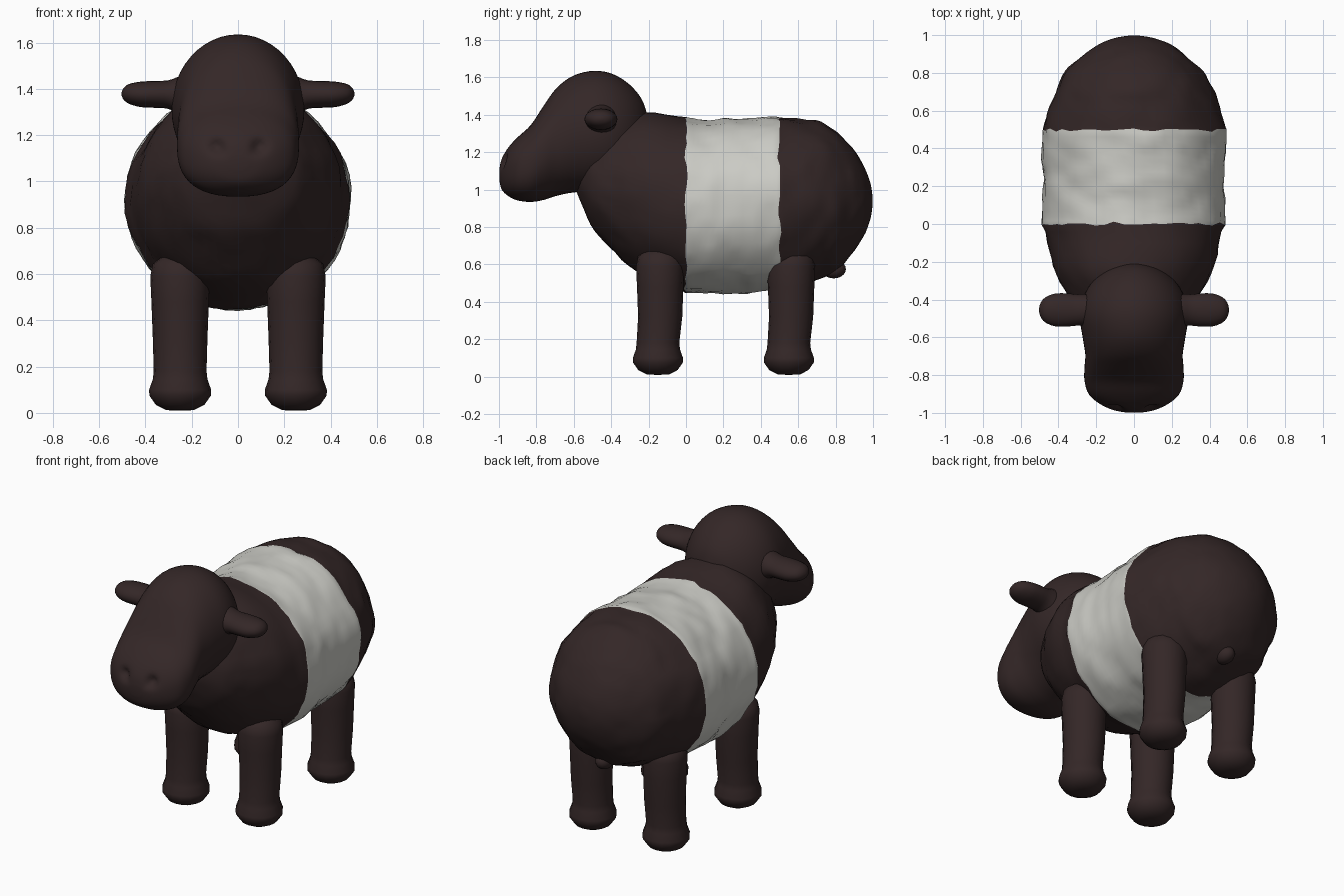
import bpy, bmesh, math
from mathutils import Vector, noise

if "Cube" in bpy.data.objects:
    bpy.data.objects.remove(bpy.data.objects["Cube"])


def material(name, rgb):
    m = bpy.data.materials.new(name)
    m.diffuse_color = (*rgb, 1)
    m.use_nodes = True
    m.node_tree.nodes["Principled BSDF"].inputs["Base Color"].default_value = m.diffuse_color
    return m


DARK = material("dark brown", (0.034, 0.020, 0.020))
PALE = material("pale wool", (0.60, 0.60, 0.56))


def finish(bm, name, mats, angle=60):
    bmesh.ops.recalc_face_normals(bm, faces=bm.faces)
    me = bpy.data.meshes.new(name)
    bm.to_mesh(me)
    bm.free()
    ob = bpy.data.objects.new(name, me)
    bpy.context.collection.objects.link(ob)
    for m in mats:
        me.materials.append(m)
    bpy.ops.object.select_all(action='DESELECT')
    ob.select_set(True)
    bpy.context.view_layer.objects.active = ob
    bpy.ops.object.shade_smooth_by_angle(angle=math.radians(angle))
    return ob


def smooth_path(rows, steps):
    # Catmull-Rom through the given rows
    out = []
    for i in range(len(rows) - 1):
        p = [rows[max(0, min(len(rows) - 1, i + k))] for k in (-1, 0, 1, 2)]
        for s in range(steps):
            t = s / steps
            out.append([0.5 * (2 * b + (c - a) * t + (2 * a - 5 * b + 4 * c - d) * t * t
                               + (3 * b - a - 3 * c + d) * t ** 3) for a, b, c, d in zip(*p)])
    return out + [list(rows[-1])]


def skin(bm, rings):
    loops = [[bm.verts.new(p) for p in r] for r in rings]
    n = len(loops[0])
    for a, b in zip(loops, loops[1:]):
        for i in range(n):
            bm.faces.new((a[i], a[(i + 1) % n], b[(i + 1) % n], b[i]))
    bm.faces.new(loops[0])
    bm.faces.new(loops[-1])


def section(y, zb, zt, w, n, power=2.0, lean=0.0):
    # oval cross-section; lean shifts the lower half back along y
    pts = []
    for i in range(n):
        a = 2 * math.pi * i / n
        c, s = math.cos(a), math.sin(a)
        x = math.copysign(abs(c) ** (2 / power), c) * w
        z = math.copysign(abs(s) ** (2 / power), s) * (zt - zb) / 2
        pts.append(Vector((x, y - lean * z, (zt + zb) / 2 + z)))
    return pts


# Woolly body: stations are y, bottom z, top z, half width
front = [(-0.59, 1.00, 1.12, 0.05), (-0.56, 0.93, 1.20, 0.16), (-0.49, 0.78, 1.30, 0.27),
         (-0.38, 0.66, 1.38, 0.34), (-0.22, 0.54, 1.42, 0.425), (0.0, 0.46, 1.38, 0.475)]
middle = [(0.0, 0.45, 1.385, 0.485), (0.12, 0.445, 1.37, 0.485),
          (0.25, 0.445, 1.385, 0.48), (0.38, 0.45, 1.385, 0.485), (0.5, 0.46, 1.39, 0.485)]
back = [(0.5, 0.46, 1.385, 0.485), (0.62, 0.49, 1.375, 0.45), (0.72, 0.525, 1.355, 0.41),
        (0.81, 0.57, 1.30, 0.36), (0.89, 0.66, 1.22, 0.28), (0.95, 0.75, 1.13, 0.19),
        (0.985, 0.84, 1.04, 0.10), (0.998, 0.92, 0.96, 0.02)]
stations = smooth_path(front, 4)[:-1] + smooth_path(middle, 5)[:-1] + smooth_path(back, 4)
bm = bmesh.new()
rings = []
for y, zb, zt, w in stations:
    ring = section(y, zb, zt, w, 56)
    edge = abs(y) < 1e-4 or abs(y - 0.5) < 1e-4
    amp = 0.014 * min(1, w / 0.3)
    for p in ring:
        out = Vector((p.x, 0, p.z - (zb + zt) / 2))
        if out.length > 0:
            out.normalize()
        p += out * amp * (noise.noise(p * 5) + 0.7 * noise.noise(p * 13))
        if edge:
            p.y += 0.02 * noise.noise(p * 14 + Vector((3, 7, 1)))
    rings.append(ring)
skin(bm, rings)
for f in bm.faces:
    if 0.0 < f.calc_center_median().y < 0.5:
        f.material_index = 1
finish(bm, "body", [DARK, PALE])

# Head: stations are y, bottom z, top z, half width, squareness
head = [(-0.998, 1.05, 1.11, 0.04, 2), (-0.985, 1.00, 1.165, 0.11, 2.1),
        (-0.95, 0.965, 1.225, 0.185, 2.3), (-0.90, 0.942, 1.28, 0.24, 2.4),
        (-0.83, 0.934, 1.345, 0.262, 2.4), (-0.76, 0.945, 1.45, 0.262, 2.2),
        (-0.69, 0.967, 1.545, 0.258, 2.1), (-0.60, 0.985, 1.61, 0.272, 2),
        (-0.49, 0.99, 1.635, 0.287, 2), (-0.39, 1.00, 1.617, 0.27, 2),
        (-0.30, 1.06, 1.56, 0.215, 2), (-0.235, 1.16, 1.48, 0.13, 2),
        (-0.205, 1.28, 1.39, 0.03, 2)]
bm = bmesh.new()
skin(bm, [section(y, zb, zt, w, 48, p) for y, zb, zt, w, p in smooth_path(head, 4)])
# nostril dents
for v in bm.verts:
    if v.co.y < -0.85:
        d = math.hypot(abs(v.co.x) - 0.09, v.co.z - 1.15)
        v.co.y += 0.035 * math.exp(-(d / 0.03) ** 2)
finish(bm, "head", [DARK])

# Ears: tapered ovals running outwards along x
ear = [(0.20, 0.085, 0.10, 1.365), (0.25, 0.085, 0.085, 1.37), (0.30, 0.083, 0.062, 1.375),
       (0.36, 0.088, 0.058, 1.376), (0.42, 0.086, 0.055, 1.376), (0.47, 0.066, 0.043, 1.378),
       (0.494, 0.038, 0.025, 1.378), (0.503, 0.008, 0.006, 1.378)]
for side, label in ((1, "right"), (-1, "left")):
    bm = bmesh.new()
    skin(bm, [[(side * x, -0.455 + ry * math.cos(k * math.pi / 10),
                z + rz * math.sin(k * math.pi / 10)) for k in range(20)]
              for x, ry, rz, z in smooth_path(ear, 3)])
    finish(bm, label + "_ear", [DARK])

# Legs: turned profile of radius and z, foot bulge at the bottom
leg = [(0.02, 0.01), (0.06, 0.012), (0.105, 0.035), (0.133, 0.075), (0.134, 0.10),
       (0.118, 0.145), (0.114, 0.18), (0.118, 0.32), (0.124, 0.48), (0.129, 0.59),
       (0.118, 0.645), (0.07, 0.68), (0.02, 0.69)]
for y, end in ((-0.15, "front"), (0.55, "back")):
    for side, label in ((1, "right"), (-1, "left")):
        bm = bmesh.new()
        skin(bm, [[(side * 0.25 + r * math.cos(k * math.pi / 8),
                    y + (0.012 if z > 0.2 else 0) + r * math.sin(k * math.pi / 8), z)
                   for k in range(16)] for r, z in leg])
        finish(bm, f"{end}_{label}_leg", [DARK])

# Small round tail under the rump
bm = bmesh.new()
bmesh.ops.create_uvsphere(bm, u_segments=16, v_segments=10, radius=0.05)
for v in bm.verts:
    v.co = Vector((v.co.x, v.co.y * 1.3 + 0.79, v.co.z + 0.575))
finish(bm, "tail", [DARK])
